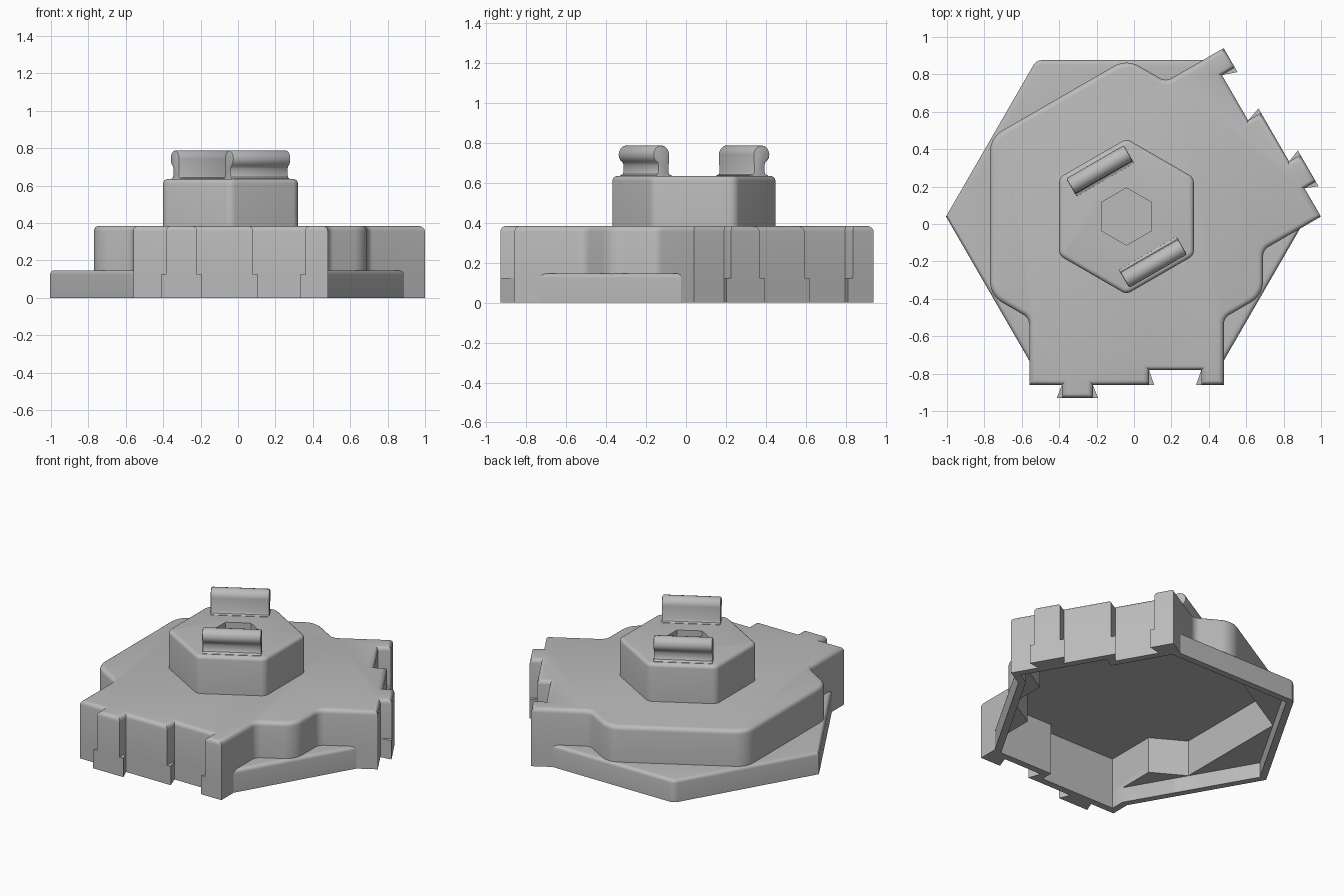
import bpy, bmesh, math
from mathutils import Vector, Matrix

default = bpy.data.objects.get("Cube")
if default:
    bpy.data.objects.remove(default, do_unlink=True)

CENTRE = Vector((-0.04, 0.04, 0))
TURN = Matrix.Rotation(math.radians(120), 2)

grey = bpy.data.materials.new("plain grey")
grey.use_nodes = True
grey.diffuse_color = (0.5, 0.5, 0.5, 1)
grey.node_tree.nodes["Principled BSDF"].inputs["Base Color"].default_value = (0.5, 0.5, 0.5, 1)


def polar(radius, degrees):
    a = math.radians(degrees)
    return Vector((radius * math.cos(a), radius * math.sin(a)))


def fillet(corners, steps=6):
    """Round each (point, radius) corner of a closed outline."""
    out = []
    for i, (p, r) in enumerate(corners):
        if r == 0:
            out.append(p)
            continue
        a = (corners[i - 1][0] - p).normalized()
        b = (corners[(i + 1) % len(corners)][0] - p).normalized()
        half = a.angle(b) / 2
        mid = p + (a + b).normalized() * (r / math.sin(half))
        start = p + a * (r / math.tan(half)) - mid
        end = p + b * (r / math.tan(half)) - mid
        for k in range(steps + 1):
            d = start.lerp(end, k / steps).normalized()
            out.append(mid + d * r)
    return out


def finish(name, bm):
    bmesh.ops.recalc_face_normals(bm, faces=bm.faces[:])
    mesh = bpy.data.meshes.new(name)
    bm.to_mesh(mesh)
    bm.free()
    mesh.materials.append(grey)
    ob = bpy.data.objects.new(name, mesh)
    bpy.context.collection.objects.link(ob)
    ob.location = CENTRE
    return ob


def prism(name, outline, z0, z1, bevel=0):
    bm = bmesh.new()
    face = bm.faces.new([bm.verts.new((p.x, p.y, z0)) for p in outline])
    grown = bmesh.ops.extrude_face_region(bm, geom=[face])["geom"]
    top = [v for v in grown if isinstance(v, bmesh.types.BMVert)]
    bmesh.ops.translate(bm, verts=top, vec=(0, 0, z1 - z0))
    if bevel:
        edges = [e for e in bm.edges if all(v.co.z > z1 - 1e-5 for v in e.verts)]
        bmesh.ops.bevel(bm, geom=edges, offset=bevel, segments=4, profile=0.5,
                        affect="EDGES", clamp_overlap=True)
    return finish(name, bm)


def select_only(ob):
    bpy.ops.object.select_all(action="DESELECT")
    ob.select_set(True)
    bpy.context.view_layer.objects.active = ob


def cut(ob, cutters):
    select_only(ob)
    for c in cutters:
        mod = ob.modifiers.new("cut", "BOOLEAN")
        mod.operation = "DIFFERENCE"
        mod.solver = "EXACT"
        mod.object = c
        bpy.ops.object.modifier_apply(modifier=mod.name)


def joint_edge(d):
    """Connecting side with a tab and a notch; d flares them to dovetails."""
    pts = [(-.52, -.9), (-.345, -.9), (-.345 - d, -.97), (-.18 + d, -.97), (-.18, -.9),
           (.12 + d, -.9), (.12, -.82), (.4, -.82), (.4 - d, -.9), (.52, -.9)]
    return [Vector(p) for p in pts]


def body_outline(edge, half, radius, r_out, r_in):
    """Hexagon with two square blocks carrying the connecting sides."""
    y = -radius + half * math.tan(math.radians(30))
    block = [(Vector((-half, y)), r_in)] + [(p, 0) for p in edge] + [(Vector((half, y)), r_in)]
    corners = block + [(polar(radius, -30), r_out)]
    corners += [(TURN @ p, r) for p, r in block]
    corners += [(polar(radius, a), r_out) for a in (90, 150, 210)]
    return fillet(corners)


def base_outline(radius, front, r):
    side = [Vector((s * (radius - front / math.sqrt(3)) * 1, -front)) for s in (-1, 1)]
    # the neighbouring sides keep their slope while the front side moves in
    for p, s in zip(side, (-1, 1)):
        p.x = s * (radius - front / math.tan(math.radians(60)))
    corners = [(p, 0) for p in side] + [(TURN @ p, 0) for p in side]
    corners += [(polar(radius, 120), r), (polar(radius, 180), 0)]
    return fillet(corners)


# Outer shell: upper body, dovetailed lower body and the hexagonal base
upper = prism("upper_body", body_outline(joint_edge(0), .52, .843, .13, .06), .125, .385, .028)
lower = prism("lower_body", body_outline(joint_edge(.028), .52, .843, .13, .06), 0, .125)
base = prism("hex_base", base_outline(.965, .81, .05), 0, .147, .022)

# Hollow underside
inner_edge = [Vector(p) for p in ((-.475, -.855), (.075, -.855), (.075, -.775), (.475, -.775))]
body_void = prism("body_void", body_outline(inner_edge, .475, .791, 0, 0), -.1, .34)
base_void = prism("base_void", base_outline(.915, .765, 0), -.1, .1)
for part in (upper, lower, base):
    cut(part, [body_void, base_void])

# Raised hexagonal hub with a hexagonal socket
hub = prism("hub", fillet([(polar(.416, a), .05) for a in range(30, 390, 60)]), .37, .635, .024)
socket = prism("socket_void", [polar(.153, a) for a in range(30, 390, 60)], .45, .8)
cut(hub, [socket])
for helper in (body_void, base_void, socket):
    bpy.data.objects.remove(helper, do_unlink=True)


# Beaded snap clips on two opposite sides of the hub
def clip(name, degrees):
    profile = [(.225, .62), (.227, .637), (.24, .642), (.247, .655)]
    for k in range(13):
        p = polar(.047, 180 - k * 20) + Vector((.29, .742))
        profile.append((p.x, p.y))
    profile += [(.308, .69), (.308, .658), (.314, .645), (.33, .637), (.333, .62)]
    bm = bmesh.new()
    face = bm.faces.new([bm.verts.new((u, -.178, z)) for u, z in profile])
    grown = bmesh.ops.extrude_face_region(bm, geom=[face])["geom"]
    bmesh.ops.translate(bm, verts=[v for v in grown if isinstance(v, bmesh.types.BMVert)],
                        vec=(0, .356, 0))
    ends = [e for e in bm.edges if abs(e.verts[0].co.y - e.verts[1].co.y) < 1e-5]
    bmesh.ops.bevel(bm, geom=ends, offset=.008, segments=2, profile=0.5,
                    affect="EDGES", clamp_overlap=True)
    ob = finish(name, bm)
    ob.rotation_euler.z = math.radians(degrees)
    return ob


clips = [clip("back_clip", 120), clip("front_clip", 300)]

for part in [upper, lower, base, hub] + clips:
    select_only(part)
    bpy.ops.object.shade_smooth_by_angle(angle=math.radians(32))
